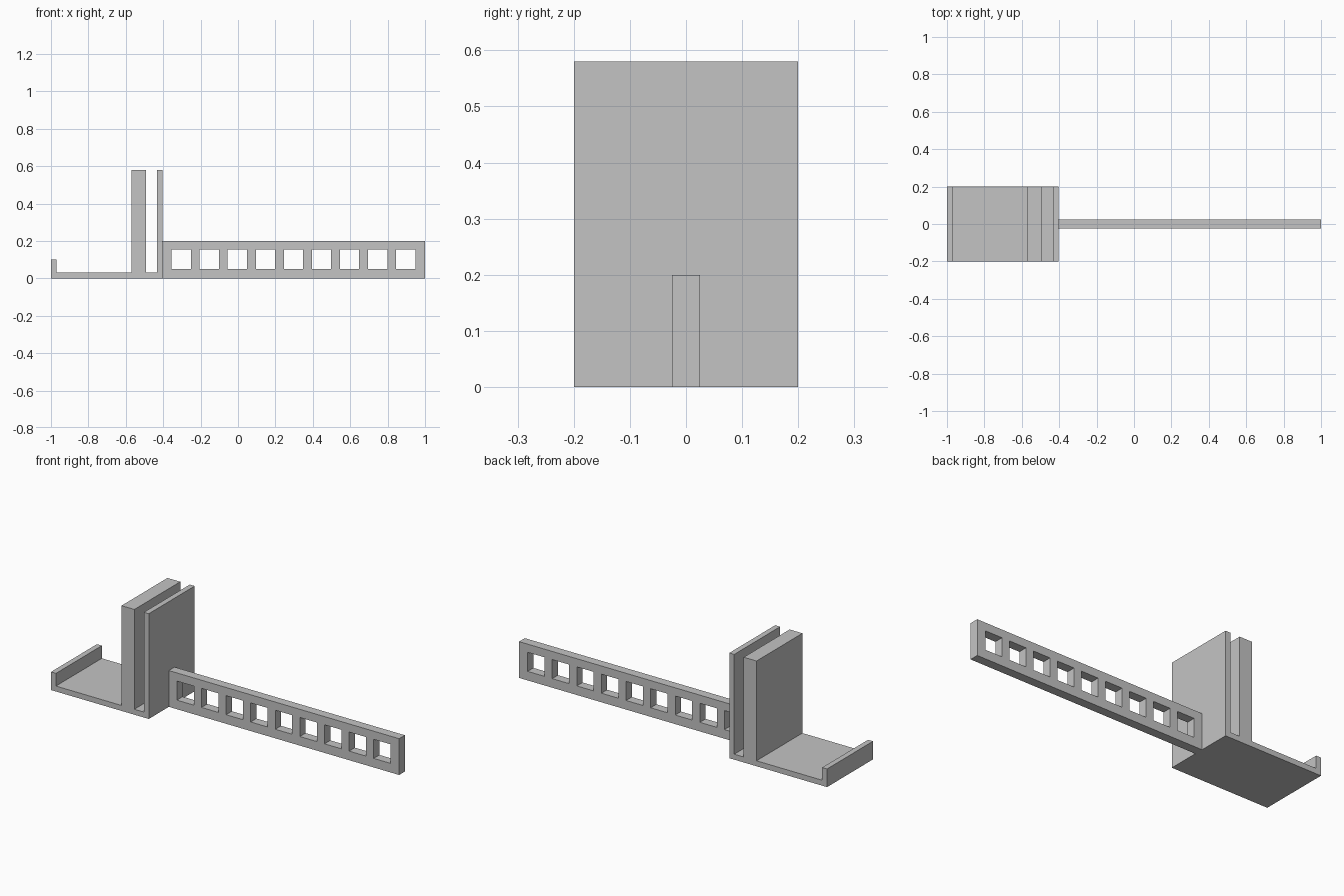
import bpy
from math import pi

cube = bpy.data.objects.get("Cube")
if cube:
    bpy.data.objects.remove(cube, do_unlink=True)

grey = bpy.data.materials.new("light grey")
grey.use_nodes = True
grey.diffuse_color = (0.55, 0.55, 0.55, 1)
grey.node_tree.nodes["Principled BSDF"].inputs["Base Color"].default_value = grey.diffuse_color


def rectangle(x0, x1, z0, z1):
    return [(x0, z0), (x1, z0), (x1, z1), (x0, z1)]


def extruded_profile(name, outlines, width):
    """Fill closed x-z outlines (inner ones become holes), extruded along y."""
    curve = bpy.data.curves.new(name, "CURVE")
    curve.dimensions = "2D"
    curve.fill_mode = "BOTH"
    curve.extrude = width / 2
    for outline in outlines:
        spline = curve.splines.new("POLY")
        spline.points.add(len(outline) - 1)
        for point, (x, z) in zip(spline.points, outline):
            point.co = (x, z, 0, 1)
        spline.use_cyclic_u = True
    obj = bpy.data.objects.new(name, curve)
    bpy.context.collection.objects.link(obj)
    obj.rotation_euler.x = pi / 2
    bpy.ops.object.select_all(action="DESELECT")
    obj.select_set(True)
    bpy.context.view_layer.objects.active = obj
    bpy.ops.object.convert(target="MESH")
    obj = bpy.context.object
    bpy.ops.object.transform_apply(location=False, rotation=True, scale=False)
    bpy.ops.object.shade_flat()
    obj.data.materials.clear()
    obj.data.materials.append(grey)


# Bracket: base plate with end lip, thick wall, slot and thin wall
LEFT, JOINT, FLOOR, TOP = -1.0, -0.404, 0.03, 0.58
bracket = [
    (LEFT, 0), (JOINT, 0), (JOINT, TOP), (JOINT - 0.03, TOP),
    (JOINT - 0.03, FLOOR), (-0.492, FLOOR), (-0.492, TOP), (-0.57, TOP),
    (-0.57, FLOOR), (LEFT + 0.03, FLOOR), (LEFT + 0.03, 0.1), (LEFT, 0.1),
]
extruded_profile("bracket", [bracket], 0.4)

# Arm: long bar pierced by nine square windows
windows = []
for i in range(9):
    x = -0.355 + i * 0.15
    windows.append(rectangle(x, x + 0.103, 0.05, 0.155))
extruded_profile("arm", [rectangle(JOINT, 1.0, 0, 0.2)] + windows, 0.05)
